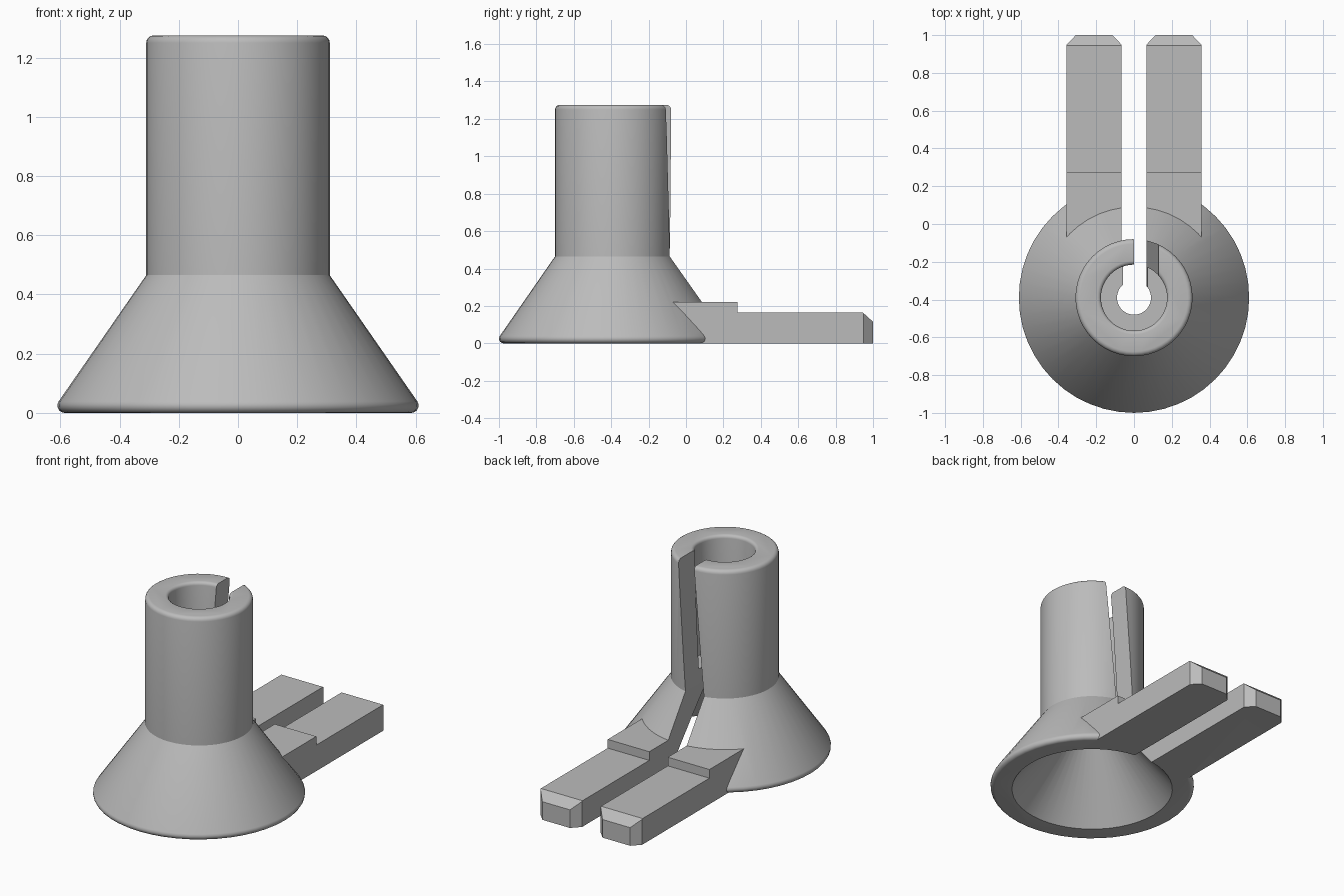
import bpy, bmesh, math
from mathutils import Vector

AXIS_Y = -0.39
SIDES = 48
SLOT = 0.065          # half width of the slot
JOINT = 0.465         # height where the flare meets the tube
TOP = 1.275

cube = bpy.data.objects.get("Cube")
if cube:
    bpy.data.objects.remove(cube, do_unlink=True)

grey = bpy.data.materials.new("plain_grey")
grey.use_nodes = True
grey.diffuse_color = (0.5, 0.5, 0.5, 1)
grey.node_tree.nodes["Principled BSDF"].inputs["Base Color"].default_value = (0.5, 0.5, 0.5, 1)


def make(name, bm):
    bmesh.ops.recalc_face_normals(bm, faces=bm.faces[:])
    mesh = bpy.data.meshes.new(name)
    bm.to_mesh(mesh)
    bm.free()
    mesh.materials.append(grey)
    obj = bpy.data.objects.new(name, mesh)
    bpy.context.collection.objects.link(obj)
    return obj


def fillet(cx, cz, r, start, end, steps=4):
    """Arc points of a rounded rim, angles in degrees."""
    angles = [math.radians(start + (end - start) * i / steps) for i in range(steps + 1)]
    return [(cx + r * math.cos(a), cz + r * math.sin(a)) for a in angles]


def lathe(name, profile):
    """Revolve (radius, height) points into a closed solid."""
    bm = bmesh.new()
    rings = []
    for r, z in profile:
        rings.append([bm.verts.new((r * math.cos(2 * math.pi * i / SIDES),
                                    AXIS_Y + r * math.sin(2 * math.pi * i / SIDES), z))
                      for i in range(SIDES)])
    for a, b in zip(rings, rings[1:]):
        for i in range(SIDES):
            j = (i + 1) % SIDES
            bm.faces.new((a[i], a[j], b[j], b[i]))
    bm.faces.new(rings[0])
    bm.faces.new(rings[-1])
    return make(name, bm)


def prism(name, points, offset):
    """Extrude a flat outline along an offset."""
    bm = bmesh.new()
    face = bm.faces.new([bm.verts.new(p) for p in points])
    out = bmesh.ops.extrude_face_region(bm, geom=[face])
    moved = [v for v in out["geom"] if isinstance(v, bmesh.types.BMVert)]
    bmesh.ops.translate(bm, verts=moved, vec=Vector(offset))
    return make(name, bm)


def combine(target, tool, operation):
    mod = target.modifiers.new(operation.lower(), 'BOOLEAN')
    mod.operation = operation
    mod.solver = 'EXACT'
    mod.object = tool
    bpy.context.view_layer.objects.active = target
    bpy.ops.object.modifier_apply(modifier=mod.name)
    bpy.data.objects.remove(tool, do_unlink=True)


# Flared foot and tube with rounded rims
holder = lathe("slotted_holder",
               [(0.585, 0)] + fillet(0.585, 0.025, 0.025, -70, 35)
               + [(0.31, JOINT)] + fillet(0.285, TOP - 0.025, 0.025, 0, 90))


# Two stepped prongs with bevelled tips
def prong(side):
    x0, x1 = SLOT - 0.02, 0.357
    outline = [(-0.2, 0), (1, 0), (1, 0.115), (0.945, 0.165),
               (0.275, 0.165), (0.275, 0.22), (-0.2, 0.22)]
    obj = prism("prong", [(side * x0, y, z) for y, z in outline], (side * (x1 - x0), 0, 0))
    c = 0.05
    for edge, inward in ((SLOT, 1), (x1, -1)):
        corner = [(edge - inward * 0.03, 1 - c - 0.033), (edge + inward * (c + 0.02), 1.022),
                  (edge - inward * 0.03, 1.022)]
        combine(obj, prism("corner", [(side * x, y, -0.1) for x, y in corner], (0, 0, 0.5)),
                'DIFFERENCE')
    return obj


for side in (-1, 1):
    combine(holder, prong(side), 'UNION')

# Hollow foot, narrow neck and wider upper bore
bore = lathe("bore", [(0.514, -0.04), (0.09, 0.47), (0.09, 0.55), (0.175, 0.55)]
             + fillet(0.195, TOP - 0.02, 0.02, 180, 90) + [(0.195, TOP + 0.1)])
combine(holder, bore, 'DIFFERENCE')

# Slot at the back: upright through the foot, leaning through the tube
lean = SLOT / (TOP - JOINT)
high = TOP + 0.1
shift = lean * (high - JOINT)
slot = [(-SLOT, -0.1), (SLOT, -0.1), (SLOT, JOINT), (SLOT + shift, high),
        (-SLOT + shift, high), (-SLOT, JOINT)]
combine(holder, prism("slot", [(x, AXIS_Y, z) for x, z in slot], (0, 2, 0)), 'DIFFERENCE')

# Smooth shading with sharp creases
bpy.ops.object.select_all(action='DESELECT')
holder.select_set(True)
bpy.context.view_layer.objects.active = holder
bpy.ops.object.shade_smooth_by_angle(angle=math.radians(30))
